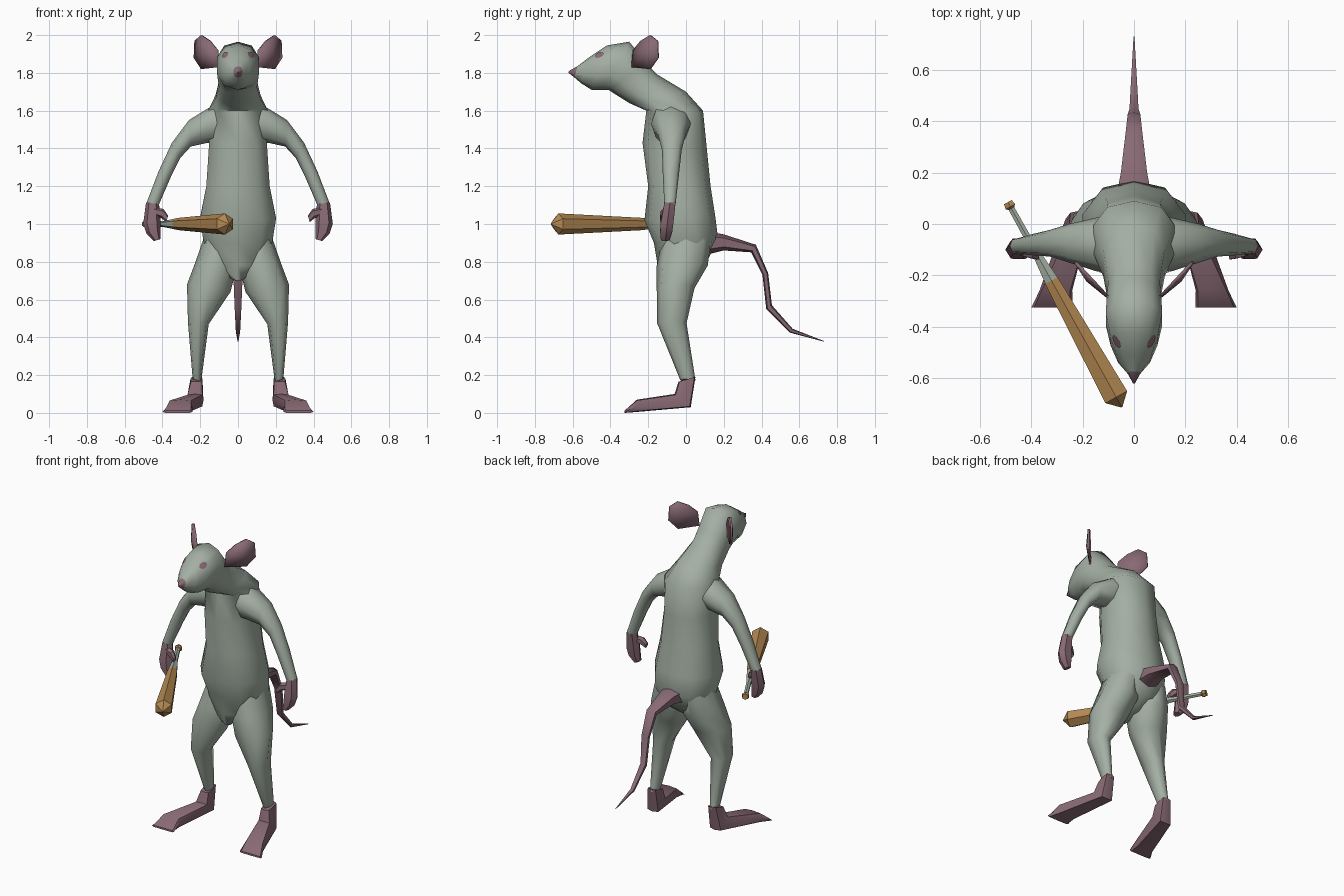
import bpy, bmesh
from math import cos, sin, pi, radians
from mathutils import Vector

cube = bpy.data.objects.get("Cube")
if cube:
    bpy.data.objects.remove(cube)


def material(name, rgb):
    m = bpy.data.materials.new(name)
    m.use_nodes = True
    m.diffuse_color = (*rgb, 1)
    m.node_tree.nodes["Principled BSDF"].inputs["Base Color"].default_value = (*rgb, 1)
    return m


FUR = material("grey green fur", (0.37, 0.43, 0.37))
SKIN = material("mauve skin", (0.25, 0.145, 0.175))
WOOD = material("wood", (0.45, 0.25, 0.085))


def finish(name, bm, mats, angle=60, mirror=False):
    bmesh.ops.recalc_face_normals(bm, faces=bm.faces)
    mesh = bpy.data.meshes.new(name)
    bm.to_mesh(mesh)
    bm.free()
    obj = bpy.data.objects.new(name, mesh)
    bpy.context.collection.objects.link(obj)
    for m in mats:
        mesh.materials.append(m)
    bpy.ops.object.select_all(action='DESELECT')
    obj.select_set(True)
    bpy.context.view_layer.objects.active = obj
    bpy.ops.object.shade_smooth_by_angle(angle=radians(angle))
    if mirror:
        obj.modifiers.new("mirror", 'MIRROR').use_mirror_merge = False
    return obj


def skin_rings(bm, rings):
    rings = [[bm.verts.new(p) for p in r] for r in rings]
    n = len(rings[0])
    for a, b in zip(rings, rings[1:]):
        for i in range(n):
            j = (i + 1) % n
            bm.faces.new((a[i], a[j], b[j], b[i]))
    bm.faces.new(rings[0])
    bm.faces.new(rings[-1])


def loft(name, plane, sections, mats, sides=8, power=0.85, angle=60, mirror=False):
    """Each section: two opposite points in the plane, offset across it, half width."""
    rings = []
    for a, az, b, bz, off, half in sections:
        ring = []
        for k in range(sides):
            t = 2 * pi * k / sides + (pi / 4 if sides == 4 else 0)
            c, s = (abs(f) ** power * (1 if f > 0 else -1) for f in (cos(t), sin(t)))
            p = (a + b) / 2 + c * (b - a) / 2
            z = (az + bz) / 2 + c * (bz - az) / 2
            w = off + s * half
            ring.append((w, p, z) if plane == "yz" else (p, w, z))
        rings.append(ring)
    bm = bmesh.new()
    skin_rings(bm, rings)
    return finish(name, bm, mats, angle, mirror)


# Torso, neck and head in one run from crotch to snout
body = loft("body", "yz", [
    (-.13, .70, .03, .74, 0, .04),
    (-.15, .78, .11, .80, 0, .15),
    (-.17, .90, .17, .92, 0, .19),
    (-.22, 1.02, .155, 1.04, 0, .21),
    (-.20, 1.2, .13, 1.2, 0, .175),
    (-.23, 1.43, .11, 1.4, 0, .16),
    (-.21, 1.6, .09, 1.6, 0, .165),
    (-.30, 1.64, 0, 1.7, 0, .125),
    (-.38, 1.69, -.15, 1.79, 0, .105),
    (-.41, 1.71, -.21, 1.85, 0, .11),
    (-.44, 1.71, -.3, 1.965, 0, .115),
    (-.5, 1.71, -.42, 1.945, 0, .095),
    (-.555, 1.745, -.51, 1.885, 0, .065),
    (-.59, 1.775, -.575, 1.835, 0, .025),
    (-.622, 1.8, -.62, 1.81, 0, .004)], [FUR, SKIN], sides=10)
for f in body.data.polygons:
    if f.center.y < -.585:
        f.material_index = 1

# Limbs
loft("arms", "xz", [
    (.06, 1.65, .06, 1.43, -.08, .1),
    (.13, 1.63, .16, 1.43, -.08, .105),
    (.26, 1.55, .25, 1.41, -.075, .075),
    (.35, 1.43, .305, 1.35, -.075, .052),
    (.42, 1.28, .355, 1.25, -.08, .043),
    (.485, 1.11, .42, 1.1, -.085, .03)], [FUR], mirror=True)
loft("legs", "xz", [
    (.18, .93, .03, .86, 0, .13),
    (.225, .8, .01, .76, -.02, .135),
    (.27, .68, .04, .64, -.055, .1),
    (.265, .48, .155, .47, -.075, .078),
    (.24, .18, .195, .165, .01, .04)], [FUR], mirror=True)

# Hands and thumbs
loft("hands", "xz", [
    (.487, 1.115, .418, 1.105, -.085, .033),
    (.502, 1.0, .41, 1.03, -.1, .038),
    (.485, .95, .41, .97, -.105, .036),
    (.445, .91, .41, .92, -.11, .026)], [SKIN], sides=6, angle=40, mirror=True)
loft("thumbs", "xz", [
    (.45, 1.09, .43, 1.04, -.1, .025),
    (.395, 1.08, .405, 1.03, -.115, .022),
    (.37, 1.045, .38, 1.01, -.125, .015)], [SKIN], sides=6, angle=40, mirror=True)

# Feet
loft("feet", "yz", [
    (-.04, .165, .05, .19, .22, .032),
    (-.06, .1, .025, .03, .228, .045),
    (-.26, .07, -.26, .005, .305, .064),
    (-.325, .012, -.325, 0, .32, .08)],
    [SKIN], power=.4, angle=35, mirror=True)

# Tail
loft("tail", "yz", [
    (.12, .84, .12, .96, 0, .075),
    (.2, .86, .2, .945, 0, .058),
    (.345, .85, .37, .89, 0, .036),
    (.405, .73, .435, .74, 0, .028),
    (.425, .55, .455, .57, 0, .02),
    (.55, .425, .565, .445, 0, .013),
    (.73, .377, .732, .38, 0, .002)], [SKIN], sides=6)

# Ears: slightly cupped plates
bm = bmesh.new()
outline = [(0, 1.83), (.05, 1.92), (.35, 1.97), (.7, 2.0), (.97, 1.97), (1, 1.88), (.7, 1.82)]
rim = [bm.verts.new((.105 + u * .13, -.29 + u * .14, z)) for u, z in outline]
hub = bm.verts.new((.185, -.225, 1.9))
for i, v in enumerate(rim):
    bm.faces.new((v, rim[(i + 1) % len(rim)], hub))
ears = finish("ears", bm, [SKIN], 40, True)
ears.modifiers.new("thickness", 'SOLIDIFY').thickness = .012

# Eyes: thin patches laid on the head
bpy.context.view_layer.update()
hit, spot, normal, _ = body.closest_point_on_mesh(Vector((.055, -.45, 1.885)))
along = Vector((0, 1, 0))
along = (along - normal * normal.dot(along)).normalized()
across = normal.cross(along)


def on_head(p):
    _, q, n, _ = body.closest_point_on_mesh(p)
    return q + n * .004


bm = bmesh.new()
hub = bm.verts.new(on_head(spot))
rim = [bm.verts.new(on_head(spot + along * .028 * cos(k * pi / 4) + across * .019 * sin(k * pi / 4)))
       for k in range(8)]
for i, v in enumerate(rim):
    bm.faces.new((v, rim[(i + 1) % 8], hub))
bmesh.ops.solidify(bm, geom=bm.faces[:], thickness=.003)
finish("eyes", bm, [SKIN], mirror=True)

# Club held in the right hand
start, end = Vector((-.492, .085, 1)), Vector((-.05, -.71, 1))
direction = (end - start).normalized()
side = direction.cross(Vector((0, 0, 1)))


def turned(name, profile, mat):
    rings = []
    for d, r in profile:
        rings.append([start + direction * d + side * r * sin(k * pi / 3)
                      + Vector((0, 0, r * cos(k * pi / 3))) for k in range(6)])
    bm = bmesh.new()
    skin_rings(bm, rings)
    finish(name, bm, [mat], 20)


turned("club_knob", [(0, .02), (.02, .024), (.028, .015)], WOOD)
turned("club_handle", [(.02, .014), (.2, .016), (.35, .031)], FUR)
turned("club_barrel", [(.35, .032), (.87, .056), (.915, .003)], WOOD)
